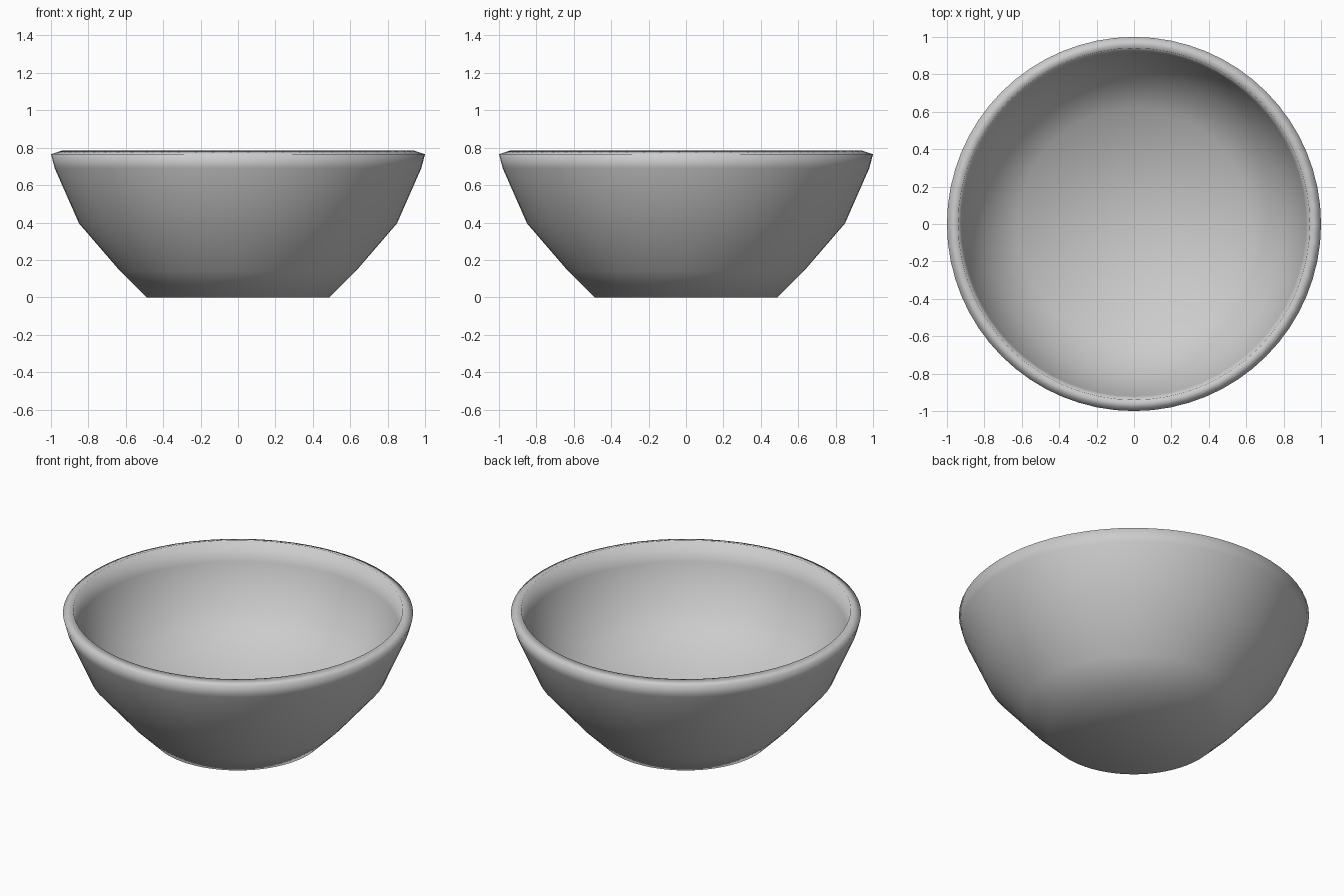
import bpy, bmesh, math

if "Cube" in bpy.data.objects:
    bpy.data.objects.remove(bpy.data.objects["Cube"])

SEGMENTS = 64

# Half section of the bowl: (radius, height), outside base to inside floor
profile = [
    (0.0, 0.0), (0.49, 0.0), (0.63, 0.14), (0.85, 0.395), (0.98, 0.69),
    (1.0, 0.765), (0.94, 0.785), (0.92, 0.66),
    (0.80, 0.41), (0.62, 0.26), (0.0, 0.10),
]

# Spin the section around the vertical axis
bm = bmesh.new()
verts = [bm.verts.new((r, 0, z)) for r, z in profile]
edges = [bm.edges.new(pair) for pair in zip(verts, verts[1:])]
bmesh.ops.spin(bm, geom=verts + edges, cent=(0, 0, 0), axis=(0, 0, 1),
               angle=math.tau, steps=SEGMENTS, use_merge=False)
bmesh.ops.remove_doubles(bm, verts=bm.verts, dist=0.0005)
bmesh.ops.recalc_face_normals(bm, faces=bm.faces)
for face in bm.faces:
    face.smooth = True

mesh = bpy.data.meshes.new("bowl")
bm.to_mesh(mesh)
bm.free()

# Plain grey glaze
grey = bpy.data.materials.new("grey")
grey.diffuse_color = (0.6, 0.6, 0.6, 1)
grey.use_nodes = True
grey.node_tree.nodes["Principled BSDF"].inputs["Base Color"].default_value = grey.diffuse_color
mesh.materials.append(grey)

bowl = bpy.data.objects.new("bowl", mesh)
bpy.context.collection.objects.link(bowl)
